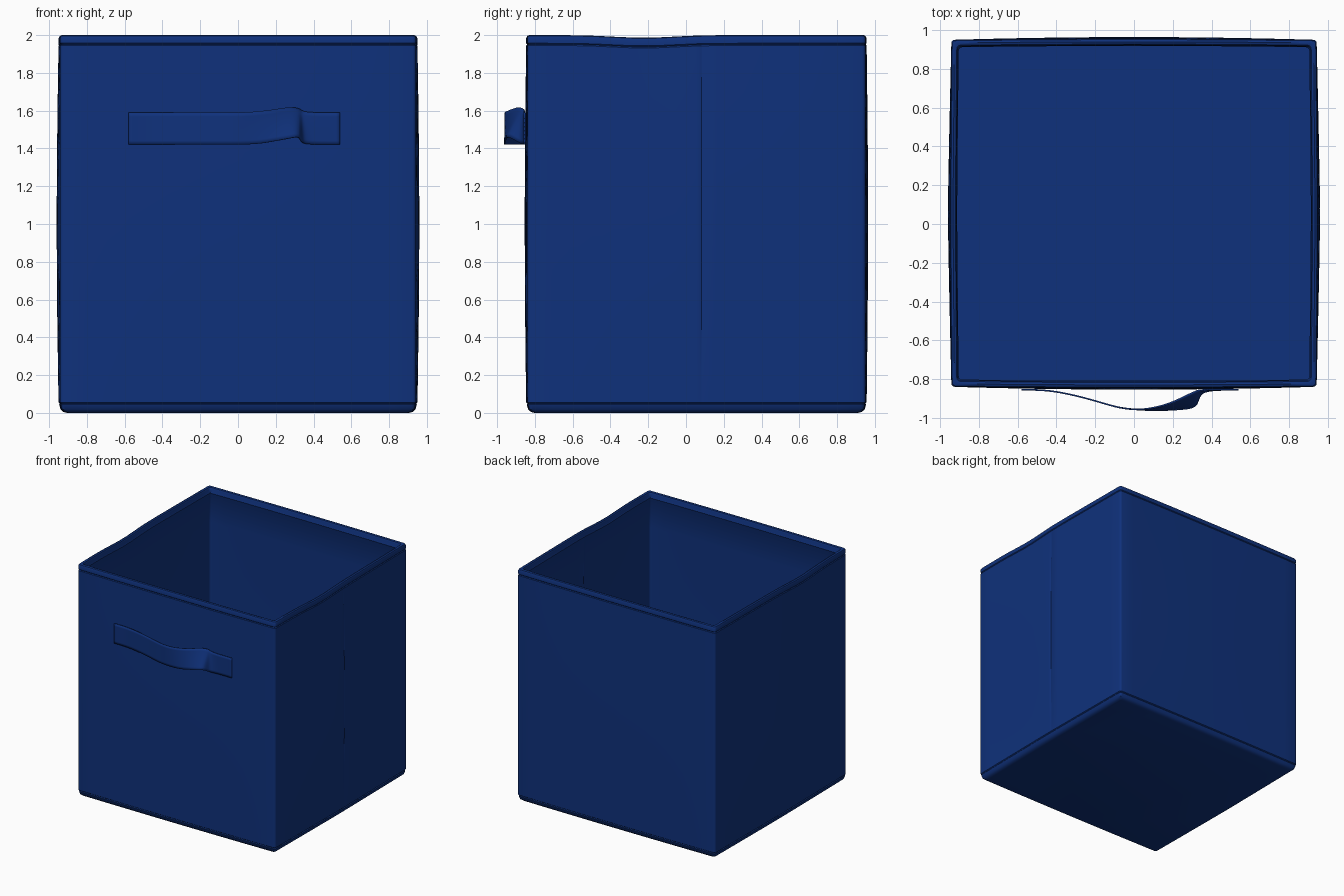
import bpy, bmesh, math

if "Cube" in bpy.data.objects:
    bpy.data.objects.remove(bpy.data.objects["Cube"])

# One fabric colour
fabric = bpy.data.materials.new("navy_fabric")
fabric.use_nodes = True
NAVY = (0.0048, 0.031, 0.2, 1)
fabric.diffuse_color = NAVY
shader = next(n for n in fabric.node_tree.nodes if n.type == "BSDF_PRINCIPLED")
shader.inputs["Base Color"].default_value = NAVY
shader.inputs["Roughness"].default_value = 0.8

HALF_X, HALF_Y, CENTRE_Y = 0.942, 0.895, 0.055
CORNER, SEAM = 0.018, 0.03


def make_object(name, bm):
    bmesh.ops.recalc_face_normals(bm, faces=bm.faces)
    mesh = bpy.data.meshes.new(name)
    bm.to_mesh(mesh)
    bm.free()
    mesh.materials.append(fabric)
    obj = bpy.data.objects.new(name, mesh)
    bpy.context.collection.objects.link(obj)
    return obj


def shade(obj):
    bpy.ops.object.select_all(action="DESELECT")
    obj.select_set(True)
    bpy.context.view_layer.objects.active = obj
    bpy.ops.object.shade_smooth_by_angle(angle=math.radians(35))


def wall_ring(bm, inset, z):
    """Rounded rectangle whose four sides bow gently outwards."""
    ts = sorted([i / 8 for i in range(-8, 9)] + [SEAM - 0.006, SEAM, SEAM + 0.006])
    full = 0.4 + 0.6 * math.sin(math.pi * z / 2)
    verts = []
    for side in range(4):
        ang = side * math.pi / 2
        nx, ny = round(math.cos(ang)), round(math.sin(ang))
        is_side = nx != 0
        out, along = (HALF_X, HALF_Y) if is_side else (HALF_Y, HALF_X)
        out, along = out - inset, along - inset - CORNER
        for t in ts:
            s = t * (nx if is_side else ny)
            if is_side:
                bow = 0.018 * (1 - abs(t) ** 1.2)
                # Pressed fold down the middle of each side wall
                if abs(s - SEAM) < 0.001 and 0.06 < z < 1.95:
                    bow -= 0.003
            else:
                bow = 0.014 * (1 - t * t)
            d, a = out + bow * full, along * t
            x, y = nx * d - ny * a, ny * d + nx * a
            # Side rims sag slightly towards the front
            sag = 0.014 * math.exp(-((y + 0.28) / 0.22) ** 2) if is_side and z > 1.9 else 0
            verts.append(bm.verts.new((x, y + CENTRE_Y, z - sag)))
        # Rounded corner leading to the next side
        for k in (1, 2):
            c = ang + k * math.pi / 6
            cx = (HALF_X - inset - CORNER) * (nx - ny)
            cy = (HALF_Y - inset - CORNER) * (ny + nx)
            verts.append(bm.verts.new((cx + CORNER * math.cos(c),
                                       cy + CORNER * math.sin(c) + CENTRE_Y, z)))
    return verts


# Open box: rounded base, outer wall, folded rim, inner wall, floor
heights = [0.2, 0.5, 0.8, 1.1, 1.4, 1.7]
base = [(0.045, 0), (0.025, 0.005), (0.01, 0.018), (0.003, 0.044), (0.007, 0.05), (0, 0.056)]
rim = [(0, 1.945), (0.005, 1.951), (0, 1.957), (0, 1.985), (0.005, 1.996), (0.016, 2),
       (0.028, 1.996), (0.034, 1.985), (0.034, 1.957), (0.038, 1.951), (0.035, 1.945)]
profile = (base + [(0, z) for z in heights] + rim
           + [(0.035, z) for z in reversed(heights)] + [(0.035, 0.04)])
bm = bmesh.new()
rings = [wall_ring(bm, inset, z) for inset, z in profile]
for lower, upper in zip(rings, rings[1:]):
    n = len(lower)
    for i in range(n):
        j = (i + 1) % n
        bm.faces.new((lower[i], lower[j], upper[j], upper[i]))
bm.faces.new(rings[0])
bm.faces.new(rings[-1])
shade(make_object("storage_box", bm))

# Strap handle: x, then y and z of the top edge, y and z of the bottom edge
strap = [(-0.58, -0.855, 1.59, -0.855, 1.42), (-0.42, -0.855, 1.59, -0.855, 1.42),
         (-0.2, -0.91, 1.59, -0.91, 1.42), (-0.08, -0.95, 1.59, -0.95, 1.42),
         (0.03, -0.96, 1.59, -0.958, 1.42), (0.12, -0.945, 1.597, -0.962, 1.425),
         (0.2, -0.92, 1.607, -0.958, 1.44), (0.28, -0.88, 1.62, -0.953, 1.455),
         (0.325, -0.86, 1.61, -0.94, 1.465), (0.335, -0.857, 1.6, -0.885, 1.43),
         (0.37, -0.855, 1.59, -0.855, 1.42), (0.54, -0.855, 1.59, -0.855, 1.42)]
bm = bmesh.new()
pairs = [(bm.verts.new((x, yt, zt)), bm.verts.new((x, yb, zb))) for x, yt, zt, yb, zb in strap]
for (a, b), (c, d) in zip(pairs, pairs[1:]):
    bm.faces.new((a, b, d, c))
handle = make_object("strap_handle", bm)
smooth = handle.modifiers.new("smooth_curve", "SUBSURF")
smooth.levels = smooth.render_levels = 3
smooth.boundary_smooth = "PRESERVE_CORNERS"
thick = handle.modifiers.new("cloth_thickness", "SOLIDIFY")
thick.thickness = 0.008
thick.offset = 0
shade(handle)
